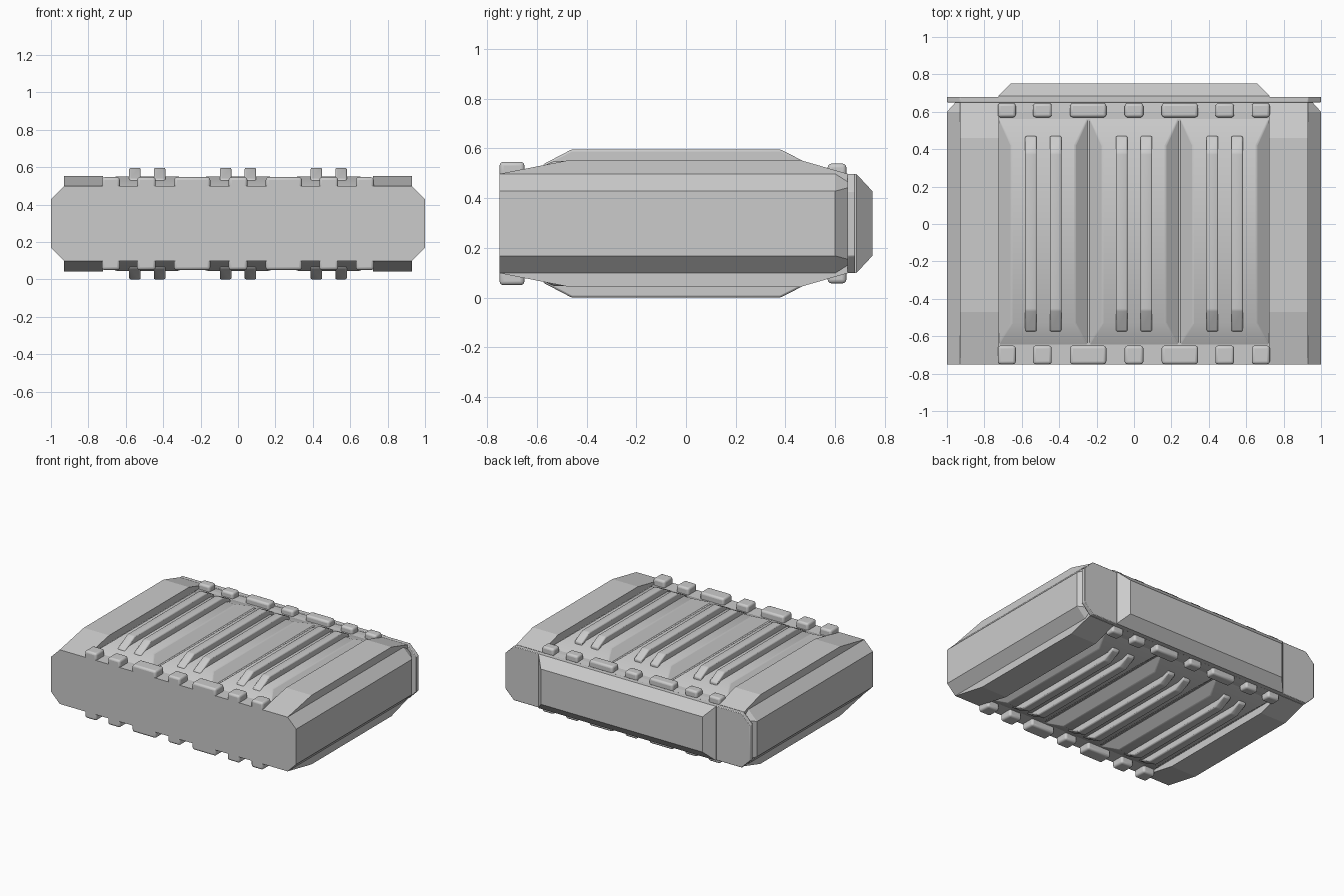
import bpy, bmesh, math

if "Cube" in bpy.data.objects:
    bpy.data.objects.remove(bpy.data.objects["Cube"])

ZC = 0.298  # mid height: top and bottom halves mirror about it


def loft(name, rings, bevel=0.0, segs=2):
    """Closed solid through equal-length rings of points (z relative to ZC)."""
    bm = bmesh.new()
    vr = [[bm.verts.new((x, y, z + ZC)) for x, y, z in r] for r in rings]
    n = len(vr[0])
    for a, b in zip(vr, vr[1:]):
        for i in range(n):
            j = (i + 1) % n
            bm.faces.new((a[i], a[j], b[j], b[i]))
    bm.faces.new(vr[0])
    bm.faces.new(vr[-1])
    bmesh.ops.recalc_face_normals(bm, faces=bm.faces)
    me = bpy.data.meshes.new(name)
    bm.to_mesh(me)
    bm.free()
    ob = bpy.data.objects.new(name, me)
    bpy.context.collection.objects.link(ob)
    if bevel:
        m = ob.modifiers.new("Bevel", "BEVEL")
        m.width, m.segments, m.limit_method = bevel, segs, "ANGLE"
        m.angle_limit = math.radians(25)
        bpy.ops.object.select_all(action="DESELECT")
        bpy.context.view_layer.objects.active = ob
        ob.select_set(True)
        bpy.ops.object.shade_smooth_by_angle(angle=math.radians(35))
    return ob


def octagon(y, hx, hz, c):
    return [(hx, y, -hz + c), (hx, y, hz - c), (hx - c, y, hz), (c - hx, y, hz),
            (-hx, y, hz - c), (-hx, y, c - hz), (c - hx, y, -hz), (hx - c, y, -hz)]


def rect(z, x0, x1, y0, y1):
    return [(x0, y0, z), (x1, y0, z), (x1, y1, z), (x0, y1, z)]


def extrude_x(name, profile, x0, x1, **kw):
    return loft(name, [[(x, y, z) for y, z in profile] for x in (x0, x1)], **kw)


# Main shell, tapered at its back edge
loft("main_shell", [octagon(-0.75, 1.0, 0.2, 0.07), octagon(0.6, 1.0, 0.2, 0.07),
                    octagon(0.655, 0.95, 0.195, 0.05)])

# Back flange plate and tapered back cover
loft("back_flange", [octagon(0.65, 1.0, 0.2, 0.07), octagon(0.68, 1.0, 0.2, 0.07)],
     bevel=0.004)
loft("back_cover", [[(sx * hx, y, sz * hz) for sx, sz in ((1, 1), (-1, 1), (-1, -1), (1, -1))]
                    for y, hx, hz in ((0.67, 0.725, 0.2), (0.685, 0.725, 0.2), (0.75, 0.66, 0.13))])

# Raised side rails, sloping down at both ends
for side, label in ((-1, "left"), (1, "right")):
    prof = [(-0.75, -0.2), (-0.75, 0.2), (-0.47, 0.255), (0.46, 0.255), (0.65, 0.2),
            (0.65, -0.2), (0.46, -0.255), (-0.47, -0.255)]
    extrude_x(label + "_side_rail", prof, side * 0.722, side * 0.93)

for s, face in ((1, "top"), (-1, "bottom")):
    for cx in (-0.485, 0.0, 0.485):
        # Raised bay with sloped sides
        loft(face + "_bay", [rect(s * 0.195, cx - 0.243, cx + 0.243, -0.655, 0.575),
                             rect(s * 0.252, cx - 0.17, cx + 0.17, -0.53, 0.42)],
             bevel=0.006)
        # Pair of long ribs per bay
        for dx in (-0.066, 0.066):
            prof = [(-0.575, s * 0.19), (-0.575, s * 0.238), (-0.46, s * 0.298),
                    (0.38, s * 0.298), (0.47, s * 0.252), (0.47, s * 0.19)]
            extrude_x(face + "_rib", prof, cx + dx - 0.031, cx + dx + 0.031, bevel=0.008)
    # Rows of lugs along the front and back edges
    for y0, y1, h in ((-0.75, -0.65, 0.248), (0.57, 0.645, 0.241)):
        for x, w in ((-0.68, 0.048), (-0.49, 0.05), (-0.245, 0.097), (0, 0.05),
                     (0.245, 0.097), (0.485, 0.05), (0.678, 0.048)):
            loft(face + "_lug", [rect(s * 0.17, x - w, x + w, y0, y1),
                                 rect(s * h, x - w, x + w, y0, y1)], bevel=0.015, segs=3)
